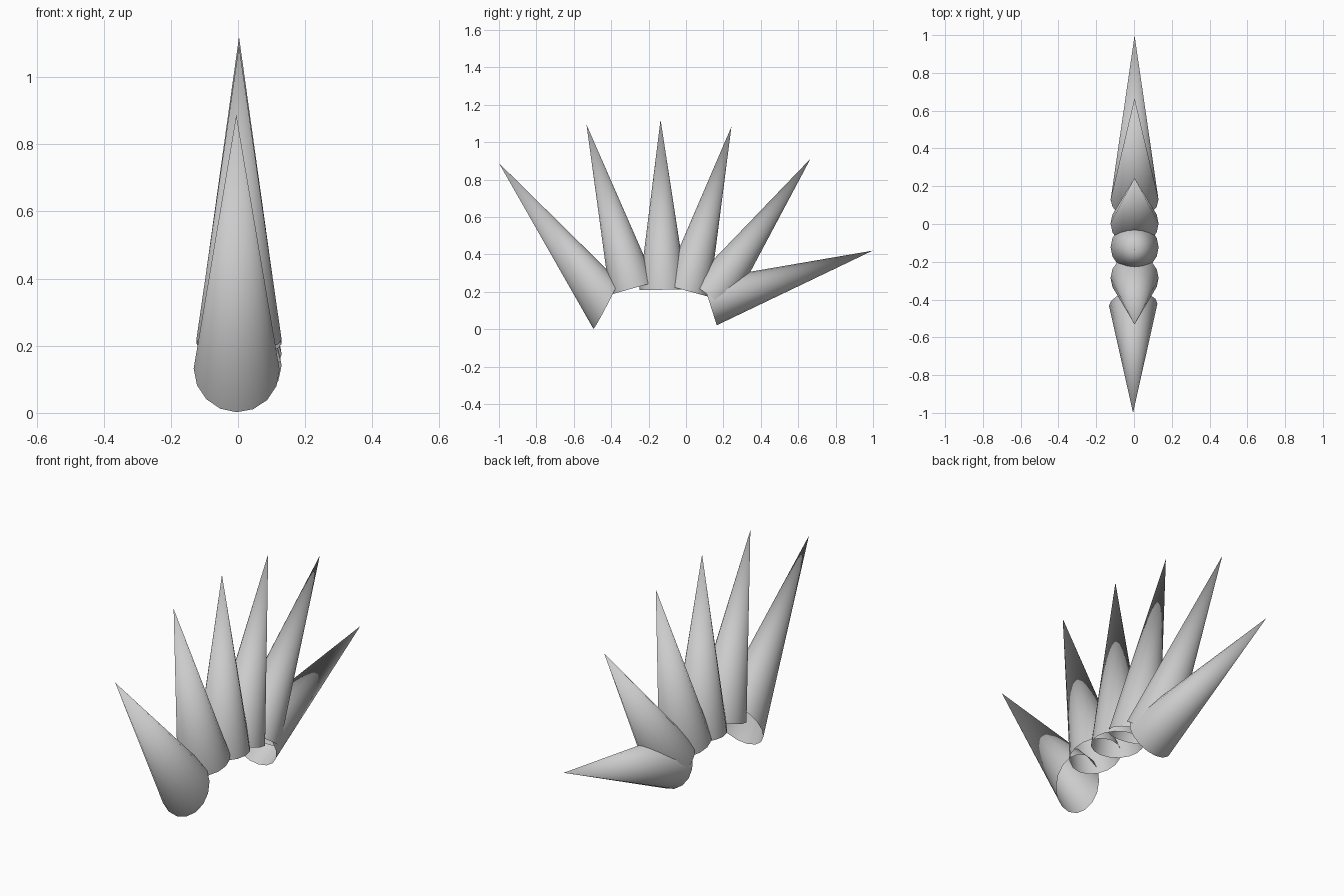
import bpy, bmesh
from mathutils import Matrix, Vector

cube = bpy.data.objects.get("Cube")
if cube:
    bpy.data.objects.remove(cube, do_unlink=True)

grey = bpy.data.materials.new("plain_grey")
grey.use_nodes = True
colour = (0.6, 0.6, 0.6, 1)
grey.diffuse_color = colour
grey.node_tree.nodes["Principled BSDF"].inputs["Base Color"].default_value = colour

RADIUS = 0.127


def spike(name, tip, base, across=None, side=(RADIUS, 0, 0)):
    """Open cone from base centre to tip; across and side are the rim's half axes."""
    tip, base, side = Vector(tip), Vector(base), Vector(side)
    axis = tip - base
    across = Vector(across) if across else axis.cross(side).normalized() * RADIUS
    # Columns carry the unit cone onto the rim axes, spike axis and base centre
    place = Matrix((side, across, axis)).transposed().to_4x4()
    place.translation = base
    bm = bmesh.new()
    bmesh.ops.create_cone(bm, cap_ends=False, segments=16, radius1=1, radius2=0,
                          depth=1, matrix=place @ Matrix.Translation((0, 0, 0.5)))
    bmesh.ops.remove_doubles(bm, verts=bm.verts, dist=0.0001)
    bmesh.ops.recalc_face_normals(bm, faces=bm.faces)
    # Keep the faces pointing away from the spike's axis
    face = bm.faces[:][0]
    if face.normal.dot(face.calc_center_median() - (base + axis / 3)) < 0:
        bmesh.ops.reverse_faces(bm, faces=bm.faces)
    for f in bm.faces:
        f.smooth = True
    mesh = bpy.data.meshes.new(name)
    bm.to_mesh(mesh)
    bm.free()
    mesh.materials.append(grey)
    bpy.context.collection.objects.link(bpy.data.objects.new(name, mesh))


# Front spike has a slanted, slightly turned rim
spike("front_spike", (-0.005, -1.0, 0.888), (-0.004, -0.428, 0.13),
      across=(0, 0.067, 0.128), side=(0.128, 0.006, -0.002))

# Remaining spikes fan out towards the back: tip y, z and base y, z
fan = {
    "second_spike": (-0.532, 1.094, -0.286, 0.218),
    "third_spike": (-0.136, 1.12, -0.123, 0.211),
    "fourth_spike": (0.243, 1.083, 0.003, 0.206),
    "fifth_spike": (0.666, 0.912, 0.131, 0.174),
    "back_spike": (0.998, 0.42, 0.126, 0.142),
}
for name, (ty, tz, by, bz) in fan.items():
    spike(name, (0.003, ty, tz), (0.003, by, bz))
